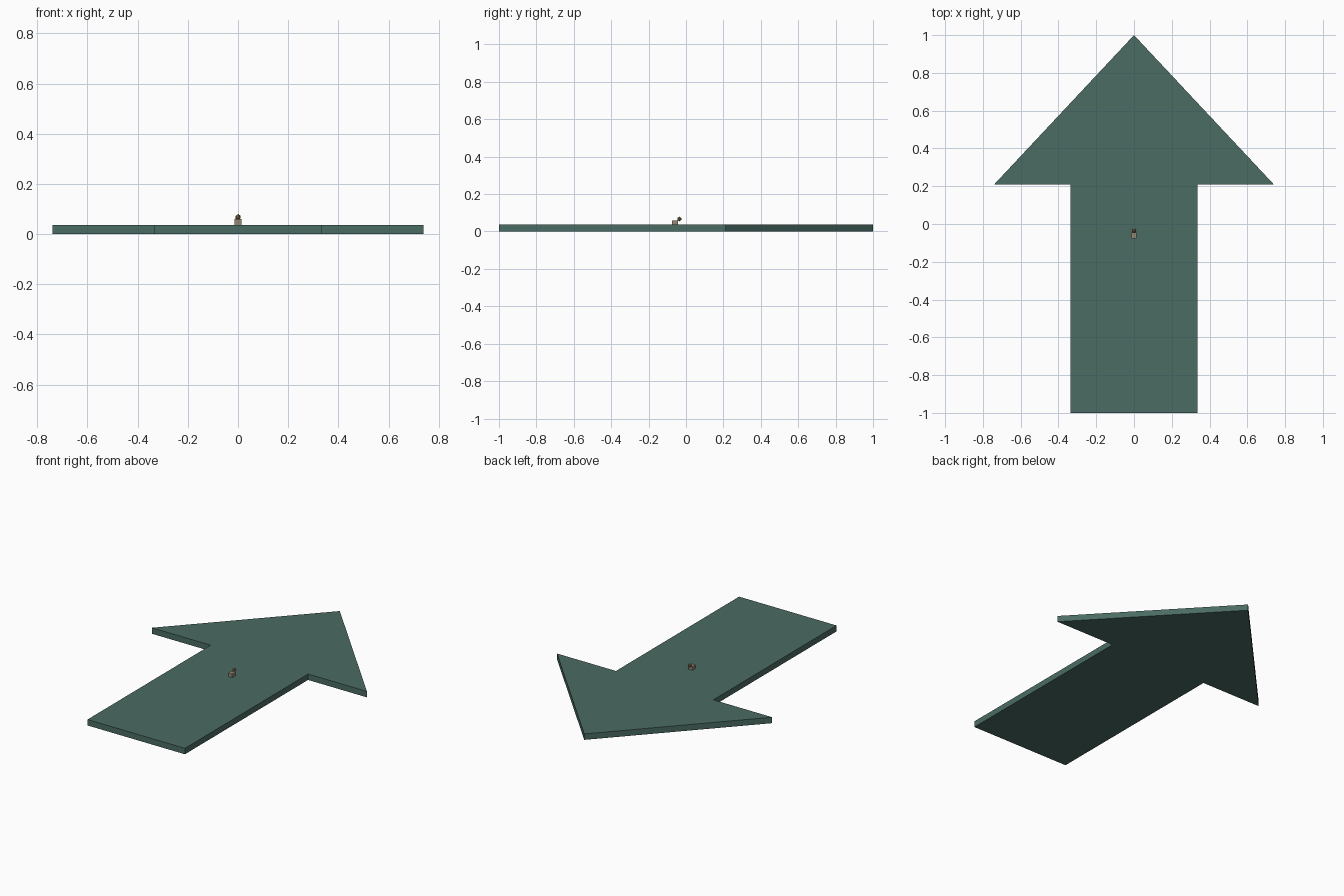
import bpy, bmesh
from mathutils import Matrix, Vector

if "Cube" in bpy.data.objects:
    bpy.data.objects.remove(bpy.data.objects["Cube"])

THICK = 0.037


def material(name, rgb):
    mat = bpy.data.materials.new(name)
    mat.diffuse_color = (*rgb, 1)
    mat.use_nodes = True
    mat.node_tree.nodes["Principled BSDF"].inputs["Base Color"].default_value = mat.diffuse_color
    return mat


def add_object(name, bm, mat):
    bmesh.ops.recalc_face_normals(bm, faces=bm.faces)
    mesh = bpy.data.meshes.new(name)
    bm.to_mesh(mesh)
    bm.free()
    mesh.materials.append(mat)
    obj = bpy.data.objects.new(name, mesh)
    bpy.context.collection.objects.link(obj)
    return obj


green = material("dark_green", (0.07, 0.15, 0.125))
beige = material("beige", (0.30, 0.25, 0.17))
brown = material("brown", (0.25, 0.17, 0.08))

# Arrow-shaped plate: mirrored half outline, extruded upward
half = [(0.335, -1), (0.335, 0.21), (0.74, 0.21)]
outline = half + [(0, 1)] + [(-x, y) for x, y in reversed(half)]
bm = bmesh.new()
face = bm.faces.new([bm.verts.new((x, y, 0)) for x, y in outline])
top = bmesh.ops.extrude_face_region(bm, geom=[face])["geom"]
bmesh.ops.translate(bm, vec=(0, 0, THICK),
                    verts=[v for v in top if isinstance(v, bmesh.types.BMVert)])
add_object("arrow_plate", bm, green)

# Tiny figure: block body with a faceted round head ahead of it
bm = bmesh.new()
bmesh.ops.create_cube(bm, size=1, matrix=Matrix.LocRotScale(
    Vector((0, -0.06, THICK + 0.0115)), None, Vector((0.027, 0.032, 0.023))))
add_object("figure_body", bm, beige)

bm = bmesh.new()
bmesh.ops.create_icosphere(bm, subdivisions=1, radius=0.0125,
                           matrix=Matrix.Translation((0, -0.036, 0.067)))
add_object("figure_head", bm, brown)
